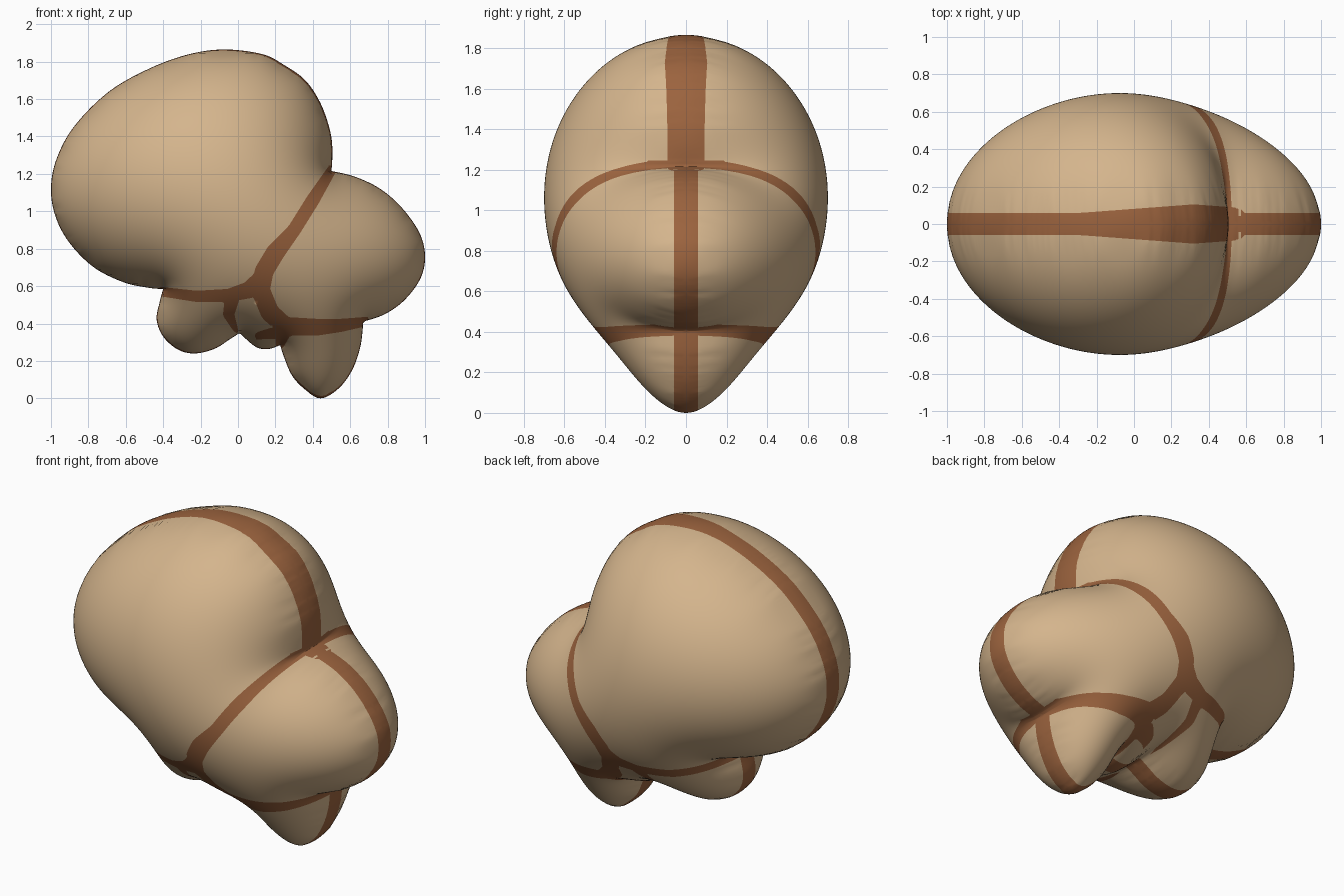
import bpy, bmesh, math
from mathutils import Vector, kdtree

if "Cube" in bpy.data.objects:
    bpy.data.objects.remove(bpy.data.objects["Cube"])

STEP = 0.015          # grid spacing of the inflated sheet
HALF_DEPTH = 0.70     # greatest thickness either side of y = 0


def material(name, colour):
    mat = bpy.data.materials.new(name)
    mat.use_nodes = True
    mat.diffuse_color = (*colour, 1)
    shader = next(n for n in mat.node_tree.nodes if n.type == 'BSDF_PRINCIPLED')
    shader.inputs["Base Color"].default_value = (*colour, 1)
    shader.inputs["Roughness"].default_value = 0.7
    return mat


# Outline of each lobe (x, z), counter-clockwise from notch to notch
main_lobe = [(.5, 1.215), (.505, 1.33), (.49, 1.44), (.44, 1.58), (.36, 1.7), (.25, 1.78),
             (.13, 1.84), (-.07, 1.865), (-.26, 1.84), (-.47, 1.765), (-.69, 1.64),
             (-.875, 1.455), (-.97, 1.28), (-1, 1.12), (-.975, .97), (-.9, .83),
             (-.77, .7), (-.61, .62), (-.47, .59), (-.4, .585)]
lower_lobe = [(-.4, .585), (-.42, .51), (-.435, .42), (-.4, .33), (-.32, .26), (-.23, .24),
              (-.125, .265), (-.045, .315), (.01, .35)]
small_lobe = [(.01, .35), (.045, .315), (.105, .27), (.17, .265), (.225, .285)]
stem_lobe = [(.225, .285), (.25, .21), (.29, .12), (.355, .05), (.44, 0), (.535, .05),
             (.61, .15), (.655, .28), (.67, .41)]
side_lobe = [(.67, .41), (.785, .45), (.89, .525), (.975, .64), (1, .76), (.97, .885),
             (.875, 1.02), (.76, 1.12), (.625, 1.185), (.5, 1.215)]

# Painted seams between the lobes (x, z, half width)
seams = [
    [(.5, 1.22, .025), (.4, 1.06, .036), (.3, .9, .036), (.2, .78, .05), (.14, .68, .05),
     (.12, .58, .05), (.17, .46, .05), (.25, .385, .05), (.42, .38, .045), (.55, .39, .035),
     (.68, .41, .025)],
    [(-.41, .57, .025), (-.22, .545, .03), (-.05, .55, .035), (.06, .58, .045), (.13, .64, .05)],
    [(-.03, .54, .04), (-.05, .45, .03), (-.01, .36, .012)],
    [(.25, .385, .05), (.225, .29, .025)],
    [(.25, .36, .04), (.11, .335, .02)],
]


def smooth_path(points, steps=24):
    """Catmull-Rom curve through the points, without the last one."""
    pts = [Vector(p) for p in points]
    pts = [pts[0]] + pts + [pts[-1]]
    path = []
    for a, b, c, d in zip(pts, pts[1:], pts[2:], pts[3:]):
        for s in range(steps):
            t = s / steps
            path.append(b + (c - a) * (t / 2) + (a * 2 - b * 5 + c * 4 - d) * (t * t / 2)
                        + (b * 3 - a - c * 3 + d) * (t ** 3 / 2))
    return path


outline = []
for lobe in (main_lobe, lower_lobe, small_lobe, stem_lobe, side_lobe):
    outline += smooth_path(lobe)
tree = kdtree.KDTree(len(outline))
for i, p in enumerate(outline):
    tree.insert((p.x, p.y, 0), i)
tree.balance()

# Grid nodes: inner ones are inflated, the rest snap to the outline
cols, rows = int(2.12 / STEP), int(2 / STEP)
place, inner = [], []
for j in range(rows):
    for i in range(cols):
        p = Vector((i * STEP - 1.06, j * STEP - 0.06))
        q, k, dist = tree.find((p.x, p.y, 0))
        tangent = outline[(k + 1) % len(outline)] - outline[k - 1]
        away = p - outline[k]
        if tangent.x * away.y - tangent.y * away.x > 0 and dist > 0.45 * STEP:
            inner.append(j * cols + i)
            place.append(p)
        else:
            place.append(outline[k])

# Inflate: solve a soap-film pressure equation by over-relaxation
lift = [0.0] * (cols * rows)
push, relax = 4 * STEP * STEP, 1.94
for _ in range(260):
    for k in inner:
        lift[k] += relax * ((lift[k - 1] + lift[k + 1] + lift[k - cols] + lift[k + cols]
                             + push) * 0.25 - lift[k])
peak = max(lift)
lift = [max(v, 0) * HALF_DEPTH ** 2 / peak for v in lift]

# Front sheet, holding the squared depth in y for now
bm = bmesh.new()
inside, made = set(inner), {}


def node(k):
    if k not in made:
        made[k] = bm.verts.new((place[k].x, lift[k], place[k].y))
    return made[k]


for j in range(rows - 1):
    for i in range(cols - 1):
        k = j * cols + i
        corners = (k, k + 1, k + cols + 1, k + cols)
        if inside.intersection(corners):
            bm.faces.new([node(c) for c in corners])
bmesh.ops.remove_doubles(bm, verts=bm.verts[:], dist=1e-5)


def seam_field(co):
    """Below zero inside the painted seams."""
    p, best = Vector((co.x, co.z)), 9.0
    for path in seams:
        for (ax, az, ar), (bx, bz, br) in zip(path, path[1:]):
            a, span = Vector((ax, az)), Vector((bx - ax, bz - az))
            t = min(max((p - a).dot(span) / span.length_squared, 0), 1)
            best = min(best, (p - a - span * t).length - ar - (br - ar) * t)
    return best


def rim_field(co):
    """Below zero on the band around the rim, which widens on top."""
    width = 0.06
    if co.z > 1.2:
        width += 0.045 * max(0, 1 - abs(co.x - 0.32) / 0.6)
    return co.y - width ** 2


def cut(field):
    """Cut the sheet along the line where the field is zero."""
    value = {v: field(v.co) for v in bm.verts}
    fresh = []
    for edge in bm.edges[:]:
        a, b = edge.verts
        if value[a] * value[b] < 0:
            fresh.append(bmesh.utils.edge_split(edge, a, value[a] / (value[a] - value[b]))[1])
    bmesh.ops.connect_verts(bm, verts=fresh)


cut(seam_field)
cut(rim_field)
for level in (0.0004, 0.0018):      # extra rows to round the rim
    cut(lambda co: co.y - level)

# Colour by field, then turn squared depth into depth
for face in bm.faces:
    centre = face.calc_center_median()
    face.material_index = int(seam_field(centre) < 0 or rim_field(centre) < 0)
    face.smooth = True
for v in bm.verts:
    v.co.y = -math.sqrt(max(v.co.y, 0))

mesh = bpy.data.meshes.new("lobed_body")
bm.to_mesh(mesh)
bm.free()
mesh.materials.append(material("tan_skin", (0.66, 0.46, 0.265)))
mesh.materials.append(material("brown_seam", (0.33, 0.125, 0.048)))
body = bpy.data.objects.new("lobed_body", mesh)
bpy.context.collection.objects.link(body)

# Back half
mirror = body.modifiers.new("back_half", 'MIRROR')
mirror.use_axis = (False, True, False)
mirror.merge_threshold = 0.0005
